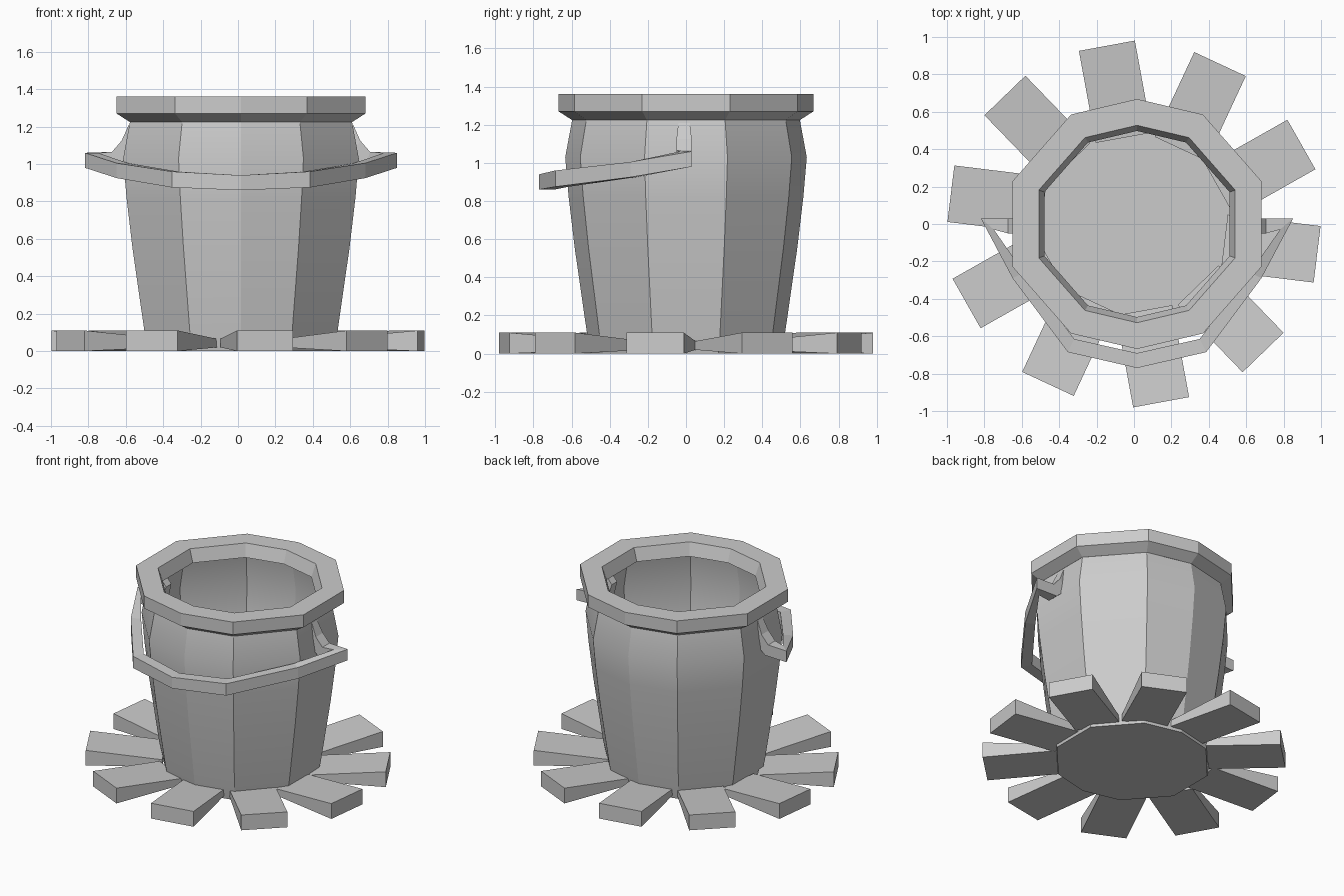
import bpy, bmesh, math
from mathutils import Vector

if "Cube" in bpy.data.objects:
    bpy.data.objects.remove(bpy.data.objects["Cube"])

CX = 0.016  # bucket axis

# Slightly uneven ten-sided outline, unit size
QUARTER = [(1, .345), (.53, .88)]
RING = (QUARTER + [(0, 1.005)] + [(-x, y) for x, y in reversed(QUARTER)]
        + [(-x, -y) for x, y in QUARTER] + [(0, -1.005)]
        + [(x, -y) for x, y in reversed(QUARTER)])
N = len(RING)


def finish(name, bm, smooth=False):
    bmesh.ops.recalc_face_normals(bm, faces=bm.faces)
    mesh = bpy.data.meshes.new(name)
    bm.to_mesh(mesh)
    bm.free()
    ob = bpy.data.objects.new(name, mesh)
    bpy.context.collection.objects.link(ob)
    if smooth:
        bpy.ops.object.select_all(action='DESELECT')
        ob.select_set(True)
        bpy.context.view_layer.objects.active = ob
        bpy.ops.object.shade_smooth_by_angle(angle=math.radians(25))
    return ob


def loft(bm, sections, closed=False):
    """Bridge a list of equally sized vertex rings."""
    rings = [[bm.verts.new(p) for p in s] for s in sections]
    pairs = list(zip(rings, rings[1:]))
    if closed:
        pairs.append((rings[-1], rings[0]))
    for a, b in pairs:
        n = len(a)
        for i in range(n):
            j = (i + 1) % n
            bm.faces.new((a[i], a[j], b[j], b[i]))
    return rings


def ring(r, z):
    return [(CX + x * r, y * r, z) for x, y in RING]


# Bucket body: thin bulging wall with a floor
bm = bmesh.new()
rings = loft(bm, [ring(r, z) for r, z in
                  [(.495, 0), (.517, .11), (.58, .55), (.612, .82),
                   (.63, 1.03), (.592, 1.235)]])
centre = bm.verts.new((CX, 0, 0))
for i in range(N):
    bm.faces.new((centre, rings[0][i], rings[0][(i + 1) % N]))
finish("bucket_body", bm, True)

# Rim: closed chamfered band
bm = bmesh.new()
loft(bm, [ring(r, z) for r, z in
          [(.595, 1.225), (.665, 1.27), (.665, 1.36), (.525, 1.36),
           (.495, 1.27)]], closed=True)
finish("rim", bm)

# Handle: swept bar from the front centre to a hook curling into the wall
half = []
for (ox, oy), (ix, iy), zt, zb in [
        ((0, -.77), (0, -.69), .94, .86),
        ((.37, -.685), (.335, -.615), .96, .875),
        ((.665, -.29), (.605, -.26), 1.005, .925),
        ((.835, .03), (.765, -.03), 1.06, .98)]:
    half.append([(ox, oy, zt), (ix, iy, zt), (ix, iy, zb), (ox, oy, zb)])
for (tx, tz), (bx, bz), w in [
        ((.69, 1.065), (.665, .985), .04),
        ((.638, 1.125), (.59, 1.05), .04),
        ((.6, 1.21), (.56, 1.16), .03)]:
    half.append([(tx, w - .01, tz), (tx, -w - .01, tz),
                 (bx, -w - .01, bz), (bx, w - .01, bz)])
path = [[(-x, y, z) for x, y, z in s] for s in reversed(half[1:])] + half
bm = bmesh.new()
rings = loft(bm, [[(x + CX, y, z) for x, y, z in s] for s in path])
bm.faces.new(rings[0])
bm.faces.new(rings[-1])
finish("handle", bm)

# Base slabs: outer-edge centre and heading, repeated by a half turn
SLABS = [(-.145, .953, 100.4), (.46, .855, 65), (.895, .425, 29.5),
         (.979, -.162, -7), (.69, -.687, -46)]
for k, (x, y, deg) in enumerate(SLABS):
    for side, s in enumerate((1, -1)):
        d = Vector((math.cos(math.radians(deg)),
                    math.sin(math.radians(deg)), 0)) * s
        t = Vector((-d.y, d.x, 0)) * .152
        outer = Vector((x, y, 0)) * s
        sections = []
        for c, lo, hi in [(outer, 0, .11), (outer - d * .5, .02, .065)]:
            sections.append([c + t + Vector((0, 0, lo)),
                             c - t + Vector((0, 0, lo)),
                             c - t + Vector((0, 0, hi)),
                             c + t + Vector((0, 0, hi))])
        bm = bmesh.new()
        rings = loft(bm, sections)
        bm.faces.new(rings[0])
        bm.faces.new(rings[1])
        finish(f"base_slab_{k * 2 + side + 1}", bm)
